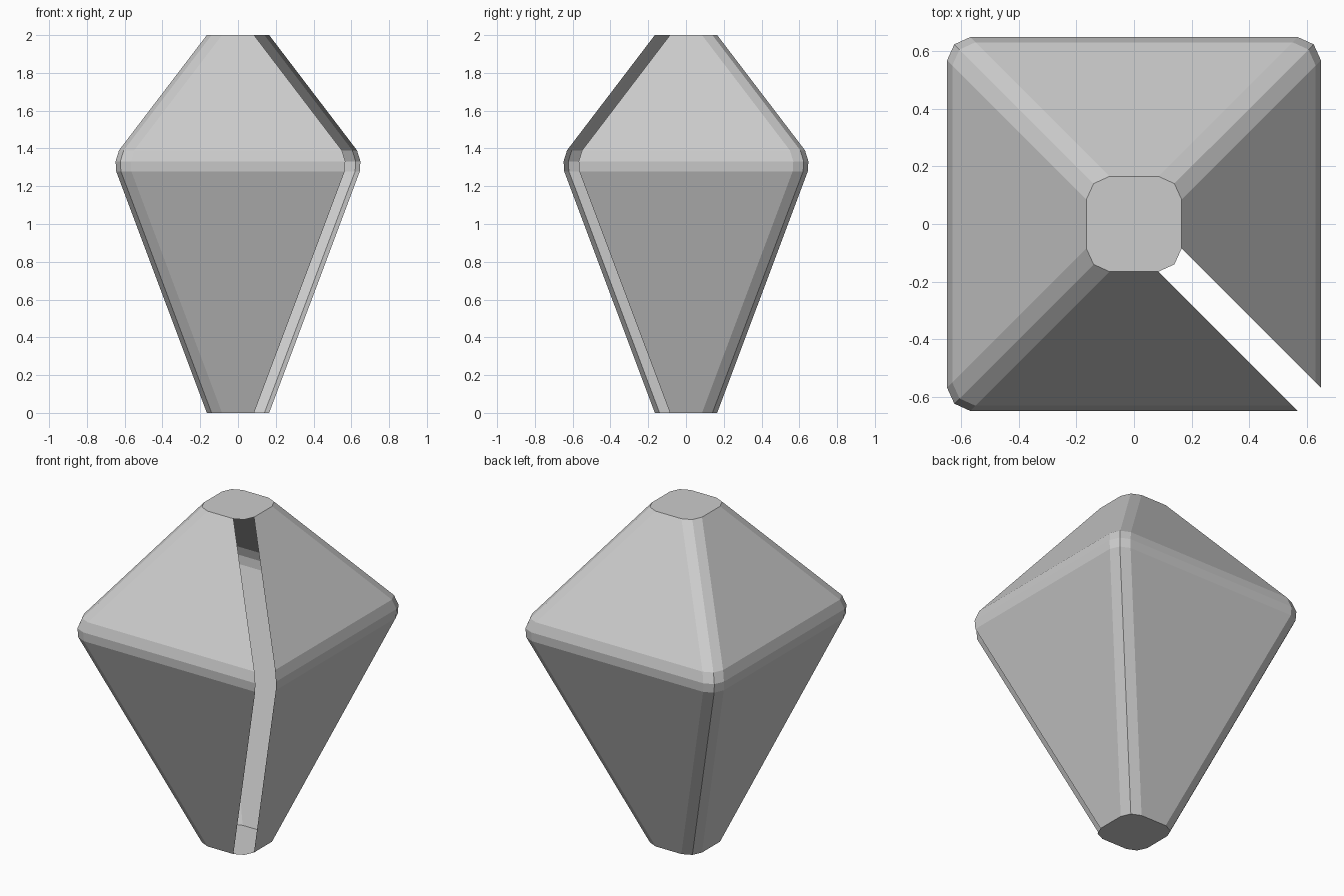
import bpy
import bmesh

if "Cube" in bpy.data.objects:
    bpy.data.objects.remove(bpy.data.objects["Cube"])

INSET, MID = 0.08, 0.025          # rounding of the four corner edges
# (height, half width) rows from bottom to top, with a softened rim
ROWS = [(0, 0.165), (1.279, 0.645), (1.332, 0.648), (1.39, 0.63), (2, 0.165)]

grey = bpy.data.materials.new("light grey")
grey.diffuse_color = (0.6, 0.6, 0.6, 1)
grey.use_nodes = True
grey.node_tree.nodes["Principled BSDF"].inputs["Base Color"].default_value = grey.diffuse_color


def ring(bm, z, h):
    """Square ring with three points per corner, anticlockwise from +x +y."""
    pts = []
    corner = [(h, h - INSET), (h - MID, h - MID), (h - INSET, h)]
    for _ in range(4):
        pts += [bm.verts.new((x, y, z)) for x, y in corner]
        corner = [(-y, x) for x, y in corner]
    return pts


def finish(bm, name):
    loose = [v for v in bm.verts if not v.link_faces]
    bmesh.ops.delete(bm, geom=loose, context='VERTS')
    mesh = bpy.data.meshes.new(name)
    bm.to_mesh(mesh)
    bm.free()
    mesh.materials.append(grey)
    bpy.context.collection.objects.link(bpy.data.objects.new(name, mesh))


# Thin walls, with the front right corner strips left open
bm = bmesh.new()
rings = [ring(bm, z, h) for z, h in ROWS]
for low, high in zip(rings, rings[1:]):
    for i in range(12):
        if i in (9, 10):
            continue
        j = (i + 1) % 12
        bm.faces.new((low[i], low[j], high[j], high[i]))
finish(bm, "shell_walls")

# Complete caps at both ends
for name, (z, h), flip in (("bottom_cap", ROWS[0], True), ("top_cap", ROWS[-1], False)):
    bm = bmesh.new()
    pts = ring(bm, z, h)
    bm.faces.new(pts[::-1] if flip else pts)
    finish(bm, name)
